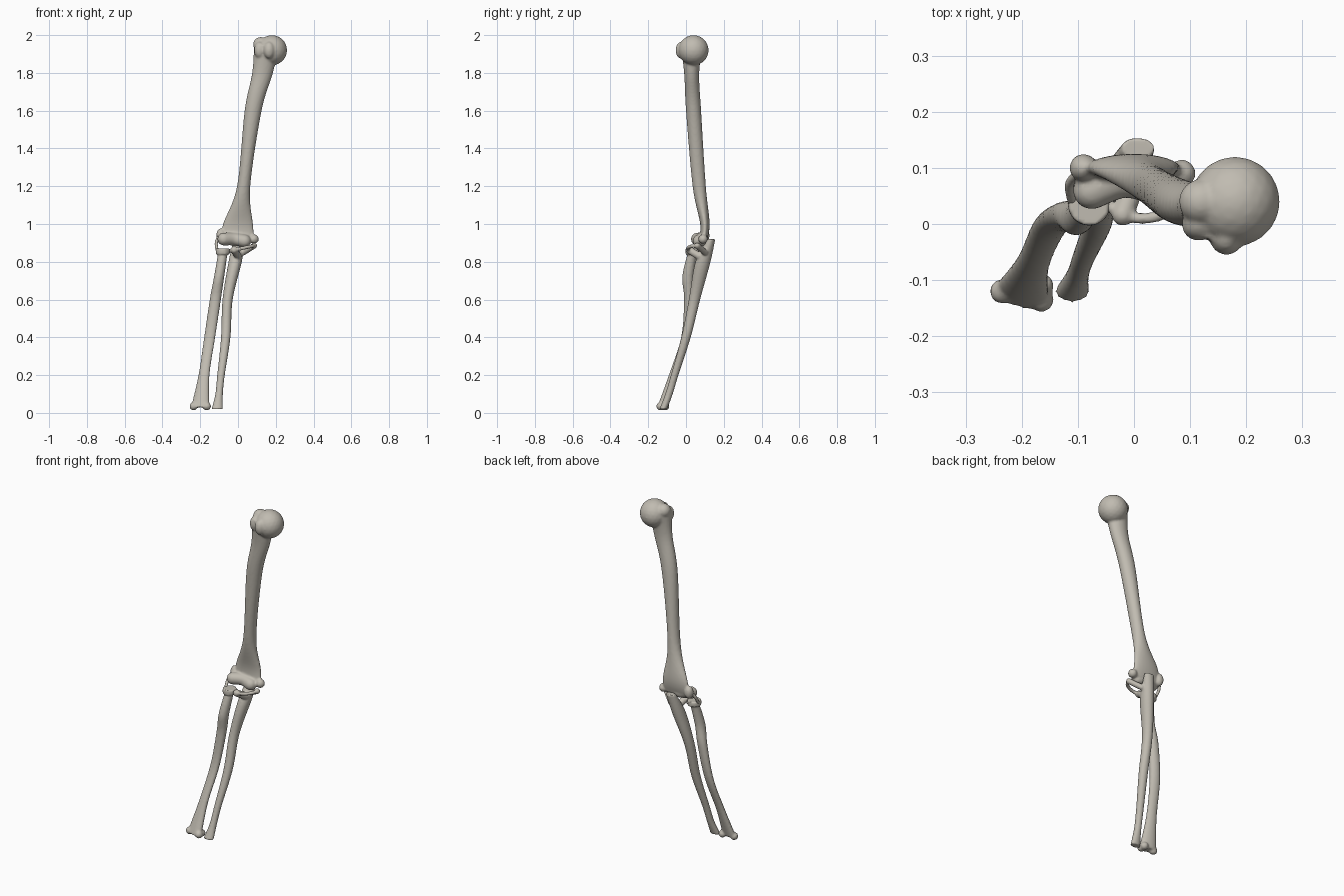
import bpy
import bmesh
from math import cos, sin, pi, tau, radians
from mathutils import Matrix, Vector

default = bpy.data.objects.get("Cube")
if default:
    bpy.data.objects.remove(default, do_unlink=True)

bone = bpy.data.materials.new("warm grey bone")
bone.use_nodes = True
colour = (0.53, 0.5, 0.44, 1)
bone.diffuse_color = colour
shader = bone.node_tree.nodes["Principled BSDF"]
shader.inputs["Base Color"].default_value = colour
shader.inputs["Roughness"].default_value = 0.7


def spline(rows, steps=8):
    """Smooth curve through rows of numbers, with tangents taken from the neighbours."""
    rows = [Vector(row) for row in rows]
    padded = [rows[0], *rows, rows[-1]]
    curve = []
    for before, start, end, after in zip(padded, rows, rows[1:], padded[3:]):
        leave, arrive = (end - before) / 2, (after - start) / 2
        for step in range(steps):
            t = step / steps
            blend = t * t * (3 - 2 * t)
            curve.append(start.lerp(end, blend)
                         + leave * t * (1 - t) ** 2 - arrive * t * t * (1 - t))
    return curve + [rows[-1]]


def shaft(bm, sections, turn=0, sides=24):
    """Loft level ellipses, each given as x, y, z, half width and half depth."""
    spin = Matrix.Rotation(radians(turn), 3, "Z")
    rings = []
    for x, y, z, width, depth in spline(sections):
        ring = []
        for side in range(sides):
            angle = tau * side / sides
            offset = spin @ Vector((width * cos(angle), depth * sin(angle), 0))
            ring.append(bm.verts.new(Vector((x, y, z)) + offset))
        rings.append(ring)
    for low, high in zip(rings, rings[1:]):
        for side in range(sides):
            bm.faces.new((low[side - 1], low[side], high[side], high[side - 1]))
    bm.faces.new(rings[0])
    bm.faces.new(rings[-1])


def knob(bm, centre, radius, stretch=1):
    """Rounded swelling, optionally stretched upright."""
    place = Matrix.Translation(centre) @ Matrix.Diagonal((radius, radius, radius * stretch, 1))
    bmesh.ops.create_icosphere(bm, subdivisions=3, radius=1, matrix=place)


def ridge(bm, points, radius):
    """Rounded lip that follows a path."""
    for point in spline(points):
        knob(bm, point, radius)


def finish(name, bm, voxel):
    """Fuse the overlapping pieces into one smooth bone."""
    bmesh.ops.recalc_face_normals(bm, faces=bm.faces)
    mesh = bpy.data.meshes.new(name)
    bm.to_mesh(mesh)
    bm.free()
    mesh.materials.append(bone)
    obj = bpy.data.objects.new(name, mesh)
    bpy.context.collection.objects.link(obj)
    fuse = obj.modifiers.new("fuse", "REMESH")
    fuse.mode = "VOXEL"
    fuse.voxel_size = voxel
    fuse.use_smooth_shade = True
    soften = obj.modifiers.new("soften", "SMOOTH")
    soften.factor = 0.5
    soften.iterations = 3


# Upper arm bone: shaft flaring flat at the elbow and round at the shoulder
upper = bmesh.new()
shaft(upper, [
    (0, 0.09, 0.91, 0.09, 0.02),
    (0, 0.1, 1, 0.08, 0.025),
    (0.03, 0.07, 1.2, 0.035, 0.035),
    (0.08, 0.04, 1.6, 0.045, 0.04),
    (0.13, 0.03, 1.8, 0.055, 0.04),
    (0.15, 0.03, 1.95, 0.065, 0.06),
])
# Ball head, then the tubercles beside it
knob(upper, (0.18, 0.04, 1.92), 0.08)
knob(upper, (0.12, 0.04, 1.95), 0.04)
for x, y in ((0.165, -0.025), (0.115, 0)):
    knob(upper, (x, y, 1.92), 0.03, 1.5)
# Rounded elbow condyles in a row, then the side knobs
ridge(upper, [(-0.075, 0.06, 0.92), (-0.02, 0.08, 0.92), (0.035, 0.07, 0.91)], 0.034)
knob(upper, (0.085, 0.09, 0.92), 0.025)
knob(upper, (-0.09, 0.1, 0.94), 0.025, 1.5)
finish("upper_arm_bone", upper, 0.006)

# Inner forearm bone: slim at the wrist, thick at the elbow point
inner = bmesh.new()
shaft(inner, [
    (-0.11, -0.12, 0.02, 0.03, 0.02),
    (-0.1, -0.09, 0.1, 0.02, 0.02),
    (-0.09, -0.06, 0.2, 0.02, 0.02),
    (-0.065, 0, 0.4, 0.025, 0.025),
    (-0.055, 0.045, 0.6, 0.027, 0.03),
    (-0.015, 0.09, 0.8, 0.035, 0.04),
    (0.007, 0.135, 0.92, 0.03, 0.02),
])
# Cupped rim around the front of the joint, and the beak that carries it
rim = []
for step in range(7):
    angle = pi + pi * step / 6
    rim.append((0.015 + 0.07 * cos(angle), 0.06 + 0.05 * sin(angle), 0.87 + 0.015 * cos(angle)))
ridge(inner, rim, 0.01)
ridge(inner, [rim[-1], (0.03, 0.1, 0.85)], 0.016)
ridge(inner, [rim[2], (0, 0.07, 0.83)], 0.02)
finish("inner_forearm_bone", inner, 0.005)

# Outer forearm bone: broad at the wrist, narrow below its disc head
outer = bmesh.new()
shaft(outer, [
    (-0.2, -0.125, 0.03, 0.05, 0.025),
    (-0.18, -0.07, 0.2, 0.03, 0.02),
    (-0.15, -0.005, 0.4, 0.03, 0.02),
    (-0.12, 0.015, 0.6, 0.03, 0.025),
    (-0.1, 0.01, 0.72, 0.027, 0.03),
    (-0.08, 0.035, 0.85, 0.025, 0.025),
], turn=-15)
bmesh.ops.create_cone(outer, cap_ends=True, segments=32, radius1=0.038, radius2=0.038,
                      depth=0.03, matrix=Matrix.Translation((-0.08, 0.035, 0.855)))
# Three corners of the wrist end
for x, y in ((-0.235, -0.12), (-0.165, -0.135), (-0.165, -0.11)):
    knob(outer, (x, y, 0.035), 0.022)
finish("outer_forearm_bone", outer, 0.006)

# Slender band bridging the outer side of the elbow
band = bmesh.new()
ridge(band, [(-0.1, 0.09, 0.94), (-0.115, 0.07, 0.9), (-0.11, 0.04, 0.86)], 0.009)
finish("elbow_side_band", band, 0.004)
